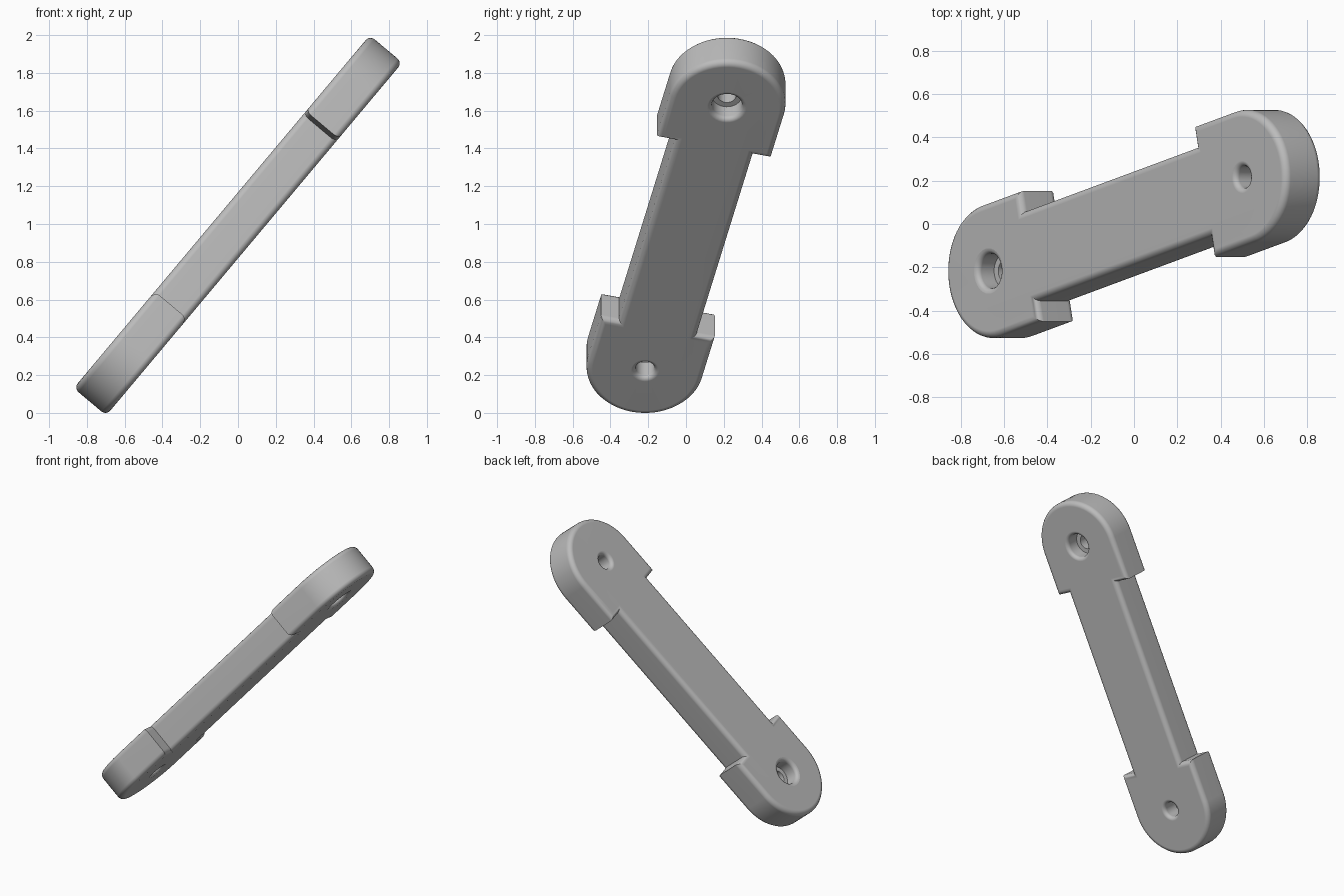
import bpy
import bmesh
from math import radians, cos, sin, pi
from mathutils import Matrix, Vector

if "Cube" in bpy.data.objects:
    bpy.data.objects.remove(bpy.data.objects["Cube"])

REACH = 0.935      # middle of the link to each hole
RADIUS = 0.31      # rounded lug radius
SHOULDER = 0.64    # where the lugs step in to the bar
HALF_BAR = 0.212
HALF_THICK = 0.1125
ROUND = 0.033
ARC = 32

grey = bpy.data.materials.new("plain grey")
grey.use_nodes = True
grey.diffuse_color = (0.5, 0.5, 0.5, 1)
grey.node_tree.nodes["Principled BSDF"].inputs["Base Color"].default_value = (0.5, 0.5, 0.5, 1)


def make_object(name, bm):
    bmesh.ops.recalc_face_normals(bm, faces=bm.faces[:])
    mesh = bpy.data.meshes.new(name)
    bm.to_mesh(mesh)
    bm.free()
    mesh.materials.append(grey)
    obj = bpy.data.objects.new(name, mesh)
    bpy.context.collection.objects.link(obj)
    return obj


def link_body():
    # Half outline: rounded lug and shoulder; the other half is a half turn
    half = [(REACH + RADIUS * sin(pi * i / ARC), -RADIUS * cos(pi * i / ARC))
            for i in range(ARC + 1)]
    half = [(SHOULDER, -HALF_BAR), (SHOULDER, -RADIUS)] + half
    half += [(SHOULDER, RADIUS), (SHOULDER, HALF_BAR)]
    outline = half + [(-x, -y) for x, y in half]
    bm = bmesh.new()
    face = bm.faces.new([bm.verts.new((x, y, -HALF_THICK)) for x, y in outline])
    top = bmesh.ops.extrude_face_region(bm, geom=[face])["geom"]
    bmesh.ops.translate(bm, vec=(0, 0, 2 * HALF_THICK),
                        verts=[v for v in top if isinstance(v, bmesh.types.BMVert)])
    # Round only the rims of the two broad faces
    rims = [e for e in bm.edges if abs(e.verts[0].co.z - e.verts[1].co.z) < 1e-5]
    bmesh.ops.bevel(bm, geom=rims, offset=ROUND, offset_type='OFFSET', segments=4,
                    profile=0.5, affect='EDGES', clamp_overlap=False)
    return make_object("link_arm", bm)


def flare(r, z, size, steps=4):
    # Rounded hole mouth opening outwards at height z
    side = 1 if z > 0 else -1
    pts = [(r + size * (1 - cos(a)), z - side * size * (1 - sin(a)))
           for a in (pi / 2 * i / steps for i in range(steps + 1))]
    return pts + [(pts[-1][0], z + side * 0.05)]


def hole_cutter(side):
    # Stepped bolt hole: wide pocket below, narrow bore above
    wide = flare(0.08, -HALF_THICK, 0.025)[::-1]
    narrow = flare(0.05, HALF_THICK, 0.025)
    profile = wide + [(0.08, -0.012), (0.05, -0.012)] + narrow
    profile = [(0, profile[0][1])] + profile + [(0, profile[-1][1])]
    bm = bmesh.new()
    verts = [bm.verts.new((r, 0, z)) for r, z in profile]
    edges = [bm.edges.new(pair) for pair in zip(verts, verts[1:])]
    bmesh.ops.spin(bm, geom=verts + edges, cent=(0, 0, 0), axis=(0, 0, 1),
                   angle=2 * pi, steps=32)
    bmesh.ops.remove_doubles(bm, verts=bm.verts[:], dist=1e-5)
    bmesh.ops.translate(bm, vec=(REACH, 0, 0), verts=bm.verts[:])
    if side < 0:
        bmesh.ops.rotate(bm, verts=bm.verts[:], cent=(0, 0, 0),
                         matrix=Matrix.Rotation(pi, 3, 'Y'))
    cutter = make_object("hole_cutter", bm)
    cutter.hide_render = True
    return cutter


link = link_body()
bpy.context.view_layer.objects.active = link
link.select_set(True)

# Cut one stepped hole in each lug, facing opposite ways
for side in (1, -1):
    cutter = hole_cutter(side)
    cut = link.modifiers.new("hole", 'BOOLEAN')
    cut.operation = 'DIFFERENCE'
    cut.solver = 'EXACT'
    cut.object = cutter
    bpy.ops.object.modifier_apply(modifier=cut.name)
    bpy.data.objects.remove(cutter)

# Lean the whole link and stand it on the ground
link.data.transform(Matrix.Rotation(radians(-50), 4, 'Y') @ Matrix.Rotation(radians(13.4), 4, 'Z'))
low = min(v.co.z for v in link.data.vertices)
link.data.transform(Matrix.Translation(Vector((0, 0, -low))))

bpy.ops.object.shade_smooth_by_angle(angle=radians(35))
weighted = link.modifiers.new("clean_shading", 'WEIGHTED_NORMAL')
weighted.keep_sharp = True
